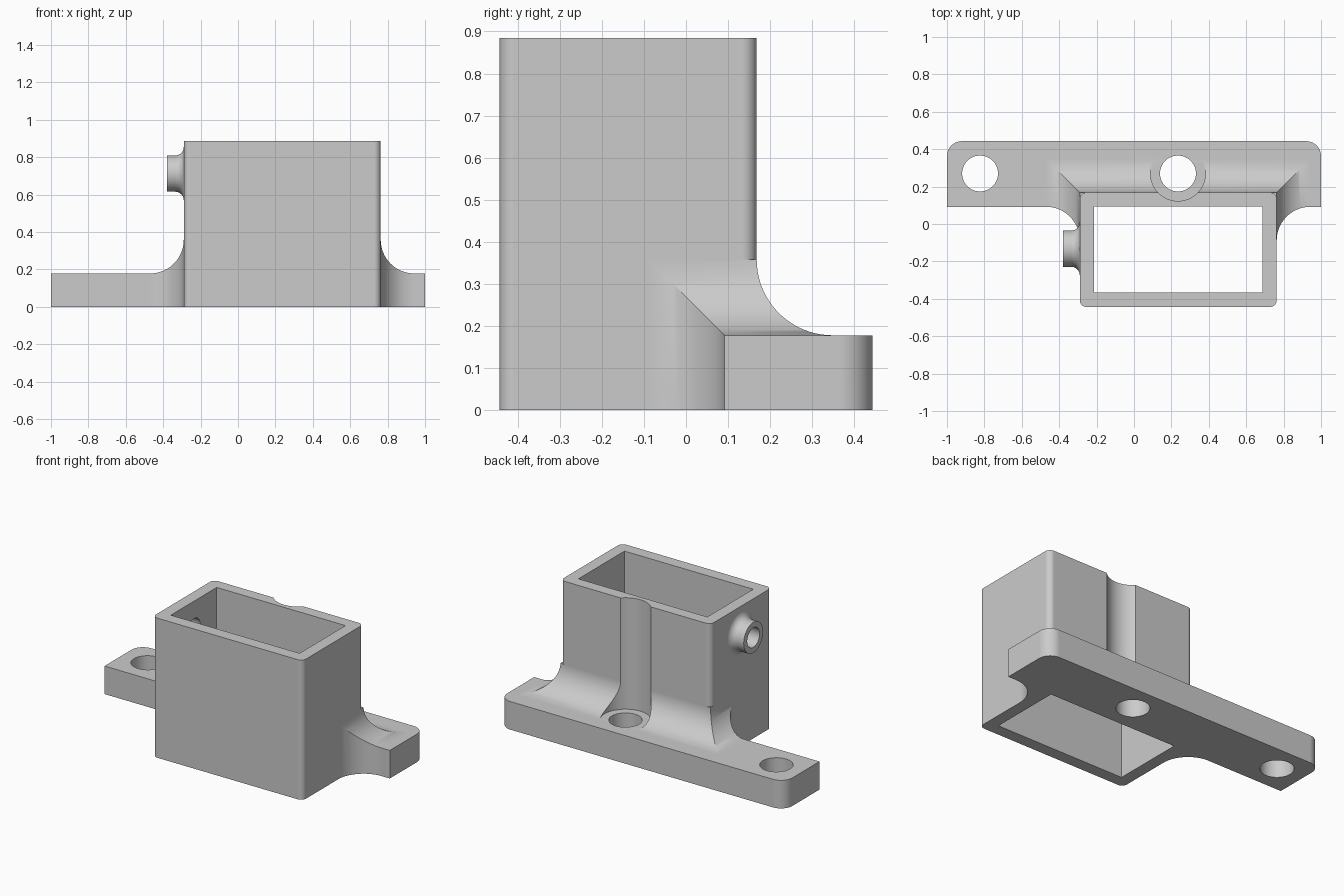
import bpy, bmesh, math
from mathutils import Matrix

cube = bpy.data.objects.get("Cube")
if cube:
    bpy.data.objects.remove(cube, do_unlink=True)

grey = bpy.data.materials.new("plain grey")
grey.use_nodes = True
colour = (0.6, 0.6, 0.6, 1)
grey.diffuse_color = colour
grey.node_tree.nodes["Principled BSDF"].inputs["Base Color"].default_value = colour

# Main dimensions
X0, X1, Y0, Y1, TOP = -0.29, 0.763, -0.443, 0.168, 0.885   # box
FRONT, BACK, THICK = 0.092, 0.443, 0.178                   # flange
R = 0.18                                                   # blend radius
HOLE_X, HOLE_Y = 0.235, 0.27


def loft(name, rings):
    """Closed solid through rings that share one point count."""
    bm = bmesh.new()
    loops = [[bm.verts.new(p) for p in ring] for ring in rings]
    n = len(loops[0])
    for a, b in zip(loops, loops[1:]):
        for i in range(n):
            j = (i + 1) % n
            bm.faces.new((a[i], a[j], b[j], b[i]))
    bm.faces.new(loops[0][::-1])
    bm.faces.new(loops[-1])
    bmesh.ops.recalc_face_normals(bm, faces=bm.faces)
    mesh = bpy.data.meshes.new(name)
    bm.to_mesh(mesh)
    bm.free()
    mesh.materials.append(grey)
    obj = bpy.data.objects.new(name, mesh)
    bpy.context.collection.objects.link(obj)
    return obj


def prism(name, outline, z0, z1):
    return loft(name, [[(x, y, z) for x, y in outline] for z in (z0, z1)])


def arc(cx, cy, r, a0, a1, n=12):
    angles = [math.radians(a0 + (a1 - a0) * i / n) for i in range(n + 1)]
    return [(cx + r * math.cos(a), cy + r * math.sin(a)) for a in angles]


def circle(cx, cy, r, n=64):
    return arc(cx, cy, r, 0, 360, n)[:-1]


def rect(x0, x1, y0, y1):
    return [(x0, y0), (x1, y0), (x1, y1), (x0, y1)]


def rounded(x0, x1, y0, y1, r):
    return (arc(x0 + r, y0 + r, r, 180, 270, 8) + arc(x1 - r, y0 + r, r, 270, 360, 8)
            + arc(x1 - r, y1 - r, r, 0, 90, 8) + arc(x0 + r, y1 - r, r, 90, 180, 8))


def combine(target, tool, operation):
    mod = target.modifiers.new(operation, 'BOOLEAN')
    mod.operation, mod.solver, mod.object = operation, 'EXACT', tool
    bpy.context.view_layer.objects.active = target
    bpy.ops.object.modifier_apply(modifier=mod.name)
    bpy.data.objects.remove(tool, do_unlink=True)


def turned_x(name, profile, y, z):
    """Solid of (x, radius) profile turned around an x axis."""
    return loft(name, [[(x, y + p, z + q) for p, q in circle(0, 0, r, 48)]
                       for x, r in profile])


# Flange with a concave skirt rising to the box walls
levels = [(z, 1.2, 1.2) for z in (0, THICK)]
rings = [[(x, y, z) for x, y in rect(-1.2, 1.2, -0.6, 0.6)] for z, _, _ in levels]
for i in range(21):
    a = math.radians(90 * i / 20)
    d, z = R * (1 - math.sin(a)), THICK + R * (1 - math.cos(a))
    rings.append([(x, y, z) for x, y in rect(X0 - d, X1 + d, -0.4, Y1 + d)])
rings.append([(x, y, THICK + R) for x, y in rect(X0 + 0.02, X1 - 0.02, -0.3, Y1 - 0.02)])
mount = loft("bracket_with_flange", rings)

# Plan shape: rounded rear corners, concave blends into the box sides
plan = (arc(0.92, BACK - 0.08, 0.08, 0, 90) + arc(-0.92, BACK - 0.08, 0.08, 90, 180)
        + [(-1, FRONT)] + arc(X0 - R, FRONT - R, R, 90, 0, 20)
        + [(X0 + 0.04, FRONT - R), (X1 - 0.04, FRONT - R)]
        + arc(X1 + R, FRONT - R, R, 180, 90, 20) + [(1, FRONT)])
combine(mount, prism("plan_shape", plan, -0.1, 0.6), 'INTERSECT')

# Box and side nozzle
combine(mount, prism("box", rounded(X0, X1, Y0, Y1, 0.035), 0, TOP), 'UNION')
NY, NZ, NR, flare = -0.132, 0.712, 0.097, 0.045
curve = arc(X0 - flare, NR + flare, flare, 270, 360, 8)
nozzle = turned_x("nozzle", [(-0.38, NR)] + curve + [(X0 + 0.03, NR + flare)], NY, NZ)
combine(mount, nozzle, 'UNION')

# Cavity, nozzle bore, screw holes and screwdriver groove
combine(mount, prism("cavity", rect(-0.215, 0.688, -0.366, 0.094), -0.1, 1), 'DIFFERENCE')
combine(mount, turned_x("bore", [(-0.5, 0.062), (-0.1, 0.062)], NY, NZ), 'DIFFERENCE')
combine(mount, prism("groove", circle(HOLE_X, HOLE_Y, 0.147), THICK + 0.0007, 1), 'DIFFERENCE')
for x in (-0.823, HOLE_X):
    combine(mount, prism("screw_hole", circle(x, HOLE_Y, 0.096), -0.1, 0.5), 'DIFFERENCE')

# Smooth curved faces, keep crisp edges
bpy.ops.object.select_all(action='DESELECT')
mount.select_set(True)
bpy.context.view_layer.objects.active = mount
bpy.ops.object.shade_smooth_by_angle(angle=math.radians(25))
weighted = mount.modifiers.new("weighted_normals", 'WEIGHTED_NORMAL')
weighted.keep_sharp = True
